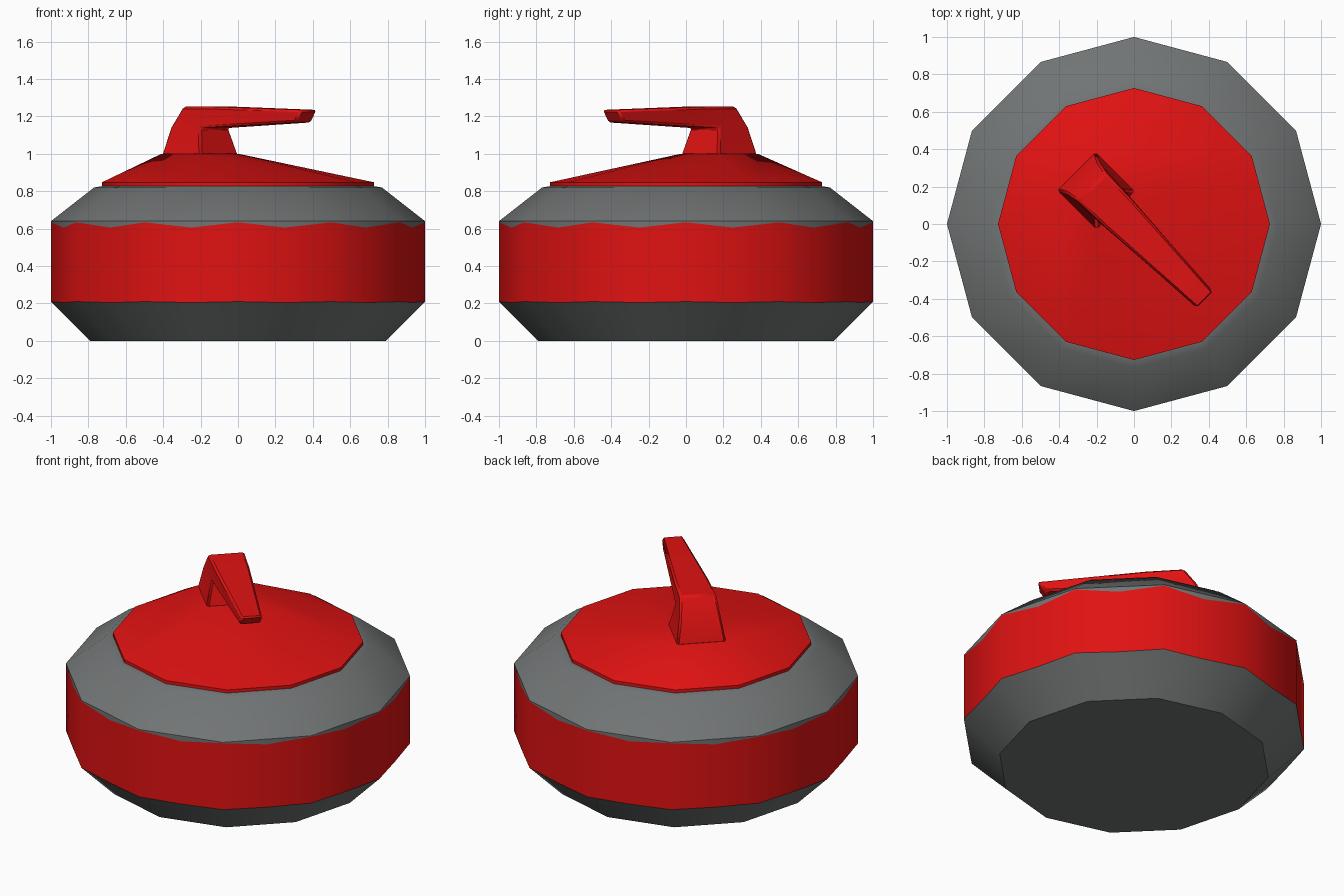
import bpy, bmesh, math
from mathutils import Vector

if "Cube" in bpy.data.objects:
    bpy.data.objects.remove(bpy.data.objects["Cube"])


def material(name, rgb):
    m = bpy.data.materials.new(name)
    m.diffuse_color = (*rgb, 1)
    m.use_nodes = True
    m.node_tree.nodes["Principled BSDF"].inputs["Base Color"].default_value = m.diffuse_color
    return m


RED = material("bright red", (0.75, 0.006, 0.006))
GREY = material("stone grey", (0.165, 0.175, 0.175))


def finish(bm, name, mats, angle=35):
    bmesh.ops.recalc_face_normals(bm, faces=bm.faces)
    mesh = bpy.data.meshes.new(name)
    bm.to_mesh(mesh)
    bm.free()
    for m in mats:
        mesh.materials.append(m)
    ob = bpy.data.objects.new(name, mesh)
    bpy.context.collection.objects.link(ob)
    bpy.ops.object.select_all(action='DESELECT')
    ob.select_set(True)
    bpy.context.view_layer.objects.active = ob
    bpy.ops.object.shade_smooth_by_angle(angle=math.radians(angle))
    return ob


# Twelve-sided stone body; each side has a midpoint so the band edge can dip
N = 24
FLAT = math.cos(math.pi / 12)
# radius, height at corners, height at middle of sides
PROFILE = [(0.79, 0, 0), (1, 0.21, 0.205), (1, 0.634, 0.606),
           (1, 0.64, 0.64), (0.77, 0.82, 0.82), (0.71, 0.83, 0.83)]
bm = bmesh.new()
rings = []
for r, z_corner, z_mid in PROFILE:
    ring = []
    for i in range(N):
        a = math.tau * i / N
        rr, z = (r * FLAT, z_mid) if i % 2 else (r, z_corner)
        ring.append(bm.verts.new((rr * math.cos(a), rr * math.sin(a), z)))
    rings.append(ring)
for row, (lo, hi) in enumerate(zip(rings, rings[1:])):
    for i in range(N):
        j = (i + 1) % N
        f = bm.faces.new((lo[i], lo[j], hi[j], hi[i]))
        f.material_index = 1 if row == 1 else 0
bm.faces.new(rings[0])
bm.faces.new(rings[-1])
finish(bm, "stone_body", [GREY, RED])

# Handle coordinates: u runs along the grip, v across it
U = Vector((1, -1, 0)).normalized()
V = Vector((1, 1, 0)).normalized()


def place(u, v, z):
    return U * u + V * (v - 0.018) + Vector((0, 0, z))


# Lid: hull from a twelve-sided rim up to the square foot of the handle
bm = bmesh.new()
for z in (0.828, 0.848):
    for i in range(12):
        a = math.tau * i / 12
        bm.verts.new((0.727 * math.cos(a), 0.727 * math.sin(a), z))
for u in (-0.417, -0.122):
    for v in (-0.145, 0.145):
        bm.verts.new(place(u, v, 1.0))
bmesh.ops.convex_hull(bm, input=bm.verts)
finish(bm, "lid", [RED])

# Handle: side outline (u, z, half width), mirrored across v
OUTLINE = [(-0.42, 0.99, 0.146), (-0.375, 1.14, 0.122), (-0.297, 1.252, 0.106),
           (-0.08, 1.252, 0.1), (0.56, 1.235, 0.062), (0.515, 1.168, 0.062),
           (-0.16, 1.138, 0.11), (-0.118, 0.99, 0.146)]
bm = bmesh.new()
sides = [[bm.verts.new(place(u, s * w, z)) for u, z, w in OUTLINE] for s in (-1, 1)]
for side in sides:
    for quad in ((0, 1, 6, 7), (1, 2, 3, 6), (3, 4, 5, 6)):
        bm.faces.new([side[k] for k in quad])
for i in range(len(OUTLINE)):
    j = (i + 1) % len(OUTLINE)
    bm.faces.new((sides[0][i], sides[0][j], sides[1][j], sides[1][i]))
handle = finish(bm, "handle", [RED], 30)
bevel = handle.modifiers.new("soft edges", 'BEVEL')
bevel.width = 0.012
bevel.segments = 1
bevel.limit_method = 'ANGLE'
bevel.angle_limit = math.radians(50)
